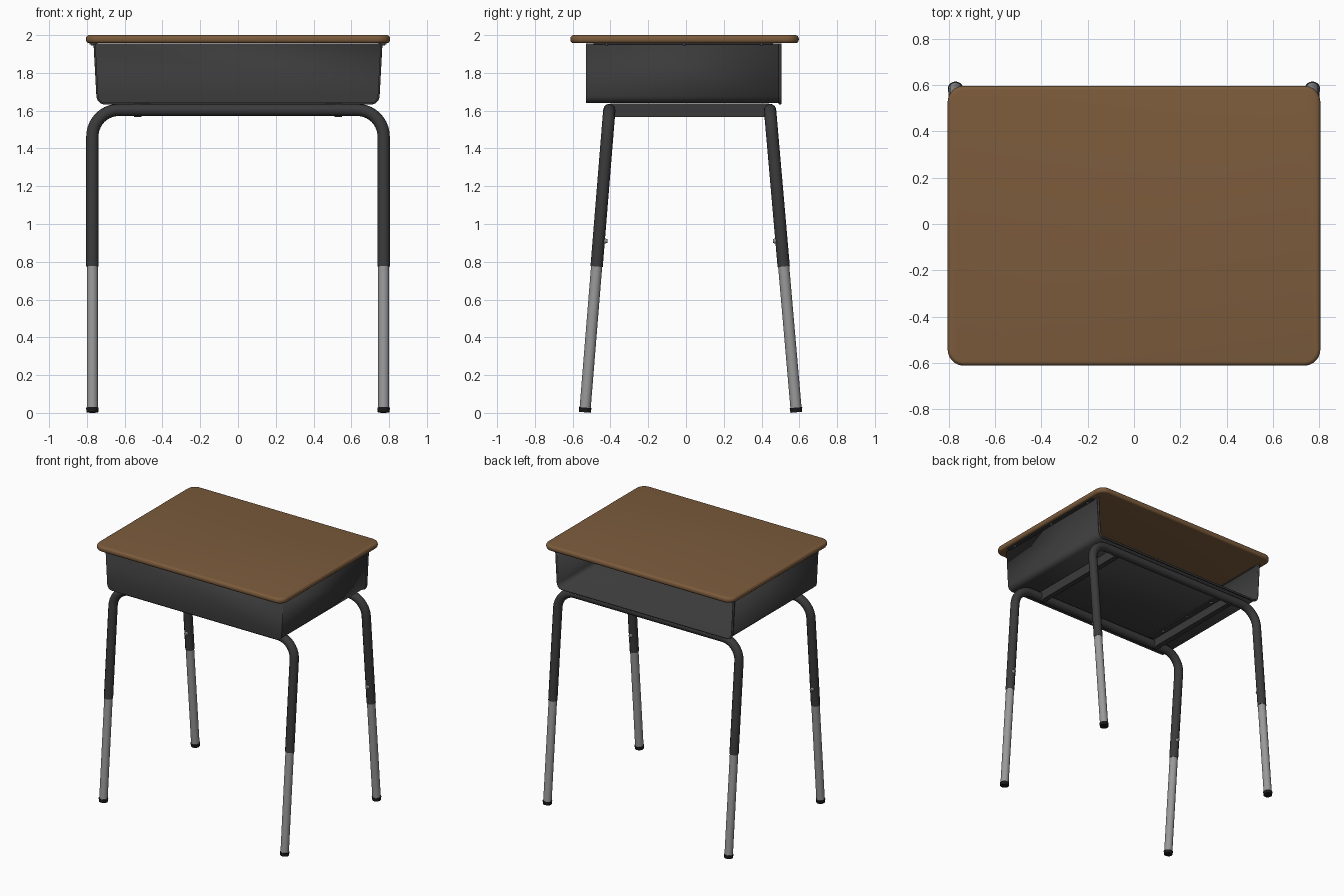
import bpy, bmesh, math
from mathutils import Vector, Matrix

if "Cube" in bpy.data.objects:
    bpy.data.objects.remove(bpy.data.objects["Cube"])


def material(name, r, g, b):
    m = bpy.data.materials.new(name)
    m.diffuse_color = (r, g, b, 1)
    m.use_nodes = True
    m.node_tree.nodes["Principled BSDF"].inputs["Base Color"].default_value = m.diffuse_color
    return m


WOOD = material("brown laminate", 0.20, 0.105, 0.045)
DARK = material("charcoal metal", 0.043, 0.043, 0.043)
STEEL = material("bare steel", 0.32, 0.32, 0.32)
RUBBER = material("black rubber", 0.010, 0.010, 0.010)


def finish(ob, mat, angle=35):
    ob.data.materials.clear()
    ob.data.materials.append(mat)
    bpy.ops.object.select_all(action='DESELECT')
    ob.select_set(True)
    bpy.context.view_layer.objects.active = ob
    bpy.ops.object.shade_smooth_by_angle(angle=math.radians(angle))
    return ob


def from_bmesh(name, bm, mat):
    bmesh.ops.recalc_face_normals(bm, faces=bm.faces)
    me = bpy.data.meshes.new(name)
    bm.to_mesh(me)
    bm.free()
    ob = bpy.data.objects.new(name, me)
    bpy.context.collection.objects.link(ob)
    return finish(ob, mat)


def box(name, lo, hi, mat):
    bm = bmesh.new()
    lo, hi = Vector(lo), Vector(hi)
    bmesh.ops.create_cube(bm, size=1, matrix=Matrix.Translation((lo + hi) / 2)
                          @ Matrix.Diagonal((*(hi - lo), 1)))
    return from_bmesh(name, bm, mat)


def rod(name, a, b, r1, r2, mat, sides=20):
    a, b = Vector(a), Vector(b)
    bm = bmesh.new()
    rot = (b - a).to_track_quat('Z', 'Y').to_matrix().to_4x4()
    bmesh.ops.create_cone(bm, cap_ends=True, segments=sides, radius1=r1, radius2=r2,
                          depth=(b - a).length,
                          matrix=Matrix.Translation((a + b) / 2) @ rot)
    return from_bmesh(name, bm, mat)


def tube(name, pts, r, mat):
    cu = bpy.data.curves.new(name, 'CURVE')
    cu.dimensions = '3D'
    cu.bevel_depth = r
    cu.bevel_resolution = 4
    cu.use_fill_caps = True
    sp = cu.splines.new('POLY')
    sp.points.add(len(pts) - 1)
    for p, co in zip(sp.points, pts):
        p.co = (*co, 1)
    ob = bpy.data.objects.new(name, cu)
    bpy.context.collection.objects.link(ob)
    bpy.ops.object.select_all(action='DESELECT')
    ob.select_set(True)
    bpy.context.view_layer.objects.active = ob
    bpy.ops.object.convert(target='MESH')
    return finish(bpy.context.view_layer.objects.active, mat)


def arc(cx, cy, r, a0, a1, n):
    return [(cx + r * math.cos(math.radians(a0 + (a1 - a0) * i / n)),
             cy + r * math.sin(math.radians(a0 + (a1 - a0) * i / n))) for i in range(n + 1)]


# Desk top: rounded rectangle with a bullnose edge
X, Y0, Y1, R = 0.805, -0.612, 0.597, 0.07
outline = (arc(X - R, Y1 - R, R, 0, 90, 8) + arc(R - X, Y1 - R, R, 90, 180, 8)
           + arc(R - X, Y0 + R, R, 180, 270, 8) + arc(X - R, Y0 + R, R, 270, 360, 8))
bm = bmesh.new()
face = bm.faces.new([bm.verts.new((x, y, 1.957)) for x, y in outline])
ext = bmesh.ops.extrude_face_region(bm, geom=[face])
bmesh.ops.translate(bm, vec=(0, 0, 0.043),
                    verts=[v for v in ext['geom'] if isinstance(v, bmesh.types.BMVert)])
bmesh.ops.recalc_face_normals(bm, faces=bm.faces)
rims = [e for e in bm.edges if abs(e.verts[0].co.z - e.verts[1].co.z) < 1e-5]
bmesh.ops.bevel(bm, geom=rims, offset=0.018, segments=4, profile=0.5, affect='EDGES')
from_bmesh("desk_top", bm, WOOD)

# Book box: sheet-metal tray, closed at the front and open at the back
half = [(0.757, 1.955)] + [(x, z) for x, z in arc(0.702, 1.680, 0.04, 0, -90, 6)]
profile = half + [(-x, z) for x, z in reversed(half)]
bm = bmesh.new()
front = [bm.verts.new((x, -0.53, z)) for x, z in profile]
back = [bm.verts.new((x, 0.5, z)) for x, z in profile]
for i in range(len(profile) - 1):
    bm.faces.new((front[i], front[i + 1], back[i + 1], back[i]))
bm.faces.new(front)
tray = from_bmesh("book_box", bm, DARK)
solid = tray.modifiers.new("sheet", 'SOLIDIFY')
solid.thickness = 0.008
solid.offset = -1
tube("book_box_rim", [(x, 0.498, z) for x, z in profile], 0.008, DARK)

for s in (-1, 1):
    side = "left" if s < 0 else "right"
    # Mounting flanges under the top, with screws
    xs = sorted((s * 0.745, s * 0.785))
    box(f"{side}_flange", (xs[0], -0.49, 1.950), (xs[1], 0.46, 1.958), DARK)
    for y in (-0.42, -0.01, 0.40):
        rod(f"{side}_flange_screw", (s * 0.771, y, 1.951), (s * 0.771, y, 1.945),
            0.009, 0.006, STEEL, 10)
    # Cross rails joining the two leg frames, with an inner fixing flange
    xs = sorted((s * 0.51, s * 0.55))
    box(f"{side}_rail", (xs[0], -0.40, 1.566), (xs[1], 0.44, 1.638), DARK)
    xs = sorted((s * 0.46, s * 0.52))
    box(f"{side}_rail_flange", (xs[0], -0.38, 1.630), (xs[1], 0.42, 1.639), DARK)
    for y in (-0.25, 0.02, 0.29):
        rod(f"{side}_rail_screw", (s * 0.485, y, 1.632), (s * 0.485, y, 1.624),
            0.010, 0.007, STEEL, 10)

# Leg frames: bent tubes in two splayed planes, with adjustable lower legs
LX, TOP, BEND = 0.771, 1.604, 0.14
for label, ytop, slope, inward in (("front", -0.406, 0.081, 1), ("back", 0.445, -0.087, -1)):
    def at(x, z):
        return Vector((x, ytop + slope * (z - TOP), z))

    right = [(LX, 0.775)] + arc(LX - BEND, TOP - BEND, BEND, 0, 90, 10)
    path = right + [(-x, z) for x, z in reversed(right)]
    tube(f"{label}_leg_frame", [at(x, z) for x, z in path], 0.0325, DARK)
    for s in (-1, 1):
        x = s * LX
        rod(f"{label}_lower_leg", at(x, 0.02), at(x, 0.80), 0.0295, 0.0295, STEEL)
        rod(f"{label}_foot", at(x, 0.003), at(x, 0.028), 0.031, 0.0335, RUBBER)
        # Height adjustment bolt on the inner side of the leg
        p = at(x, 0.91)
        n = Vector((0, inward, 0))
        rod(f"{label}_leg_bolt", p + n * 0.025, p + n * 0.046, 0.016, 0.010, STEEL, 12)
